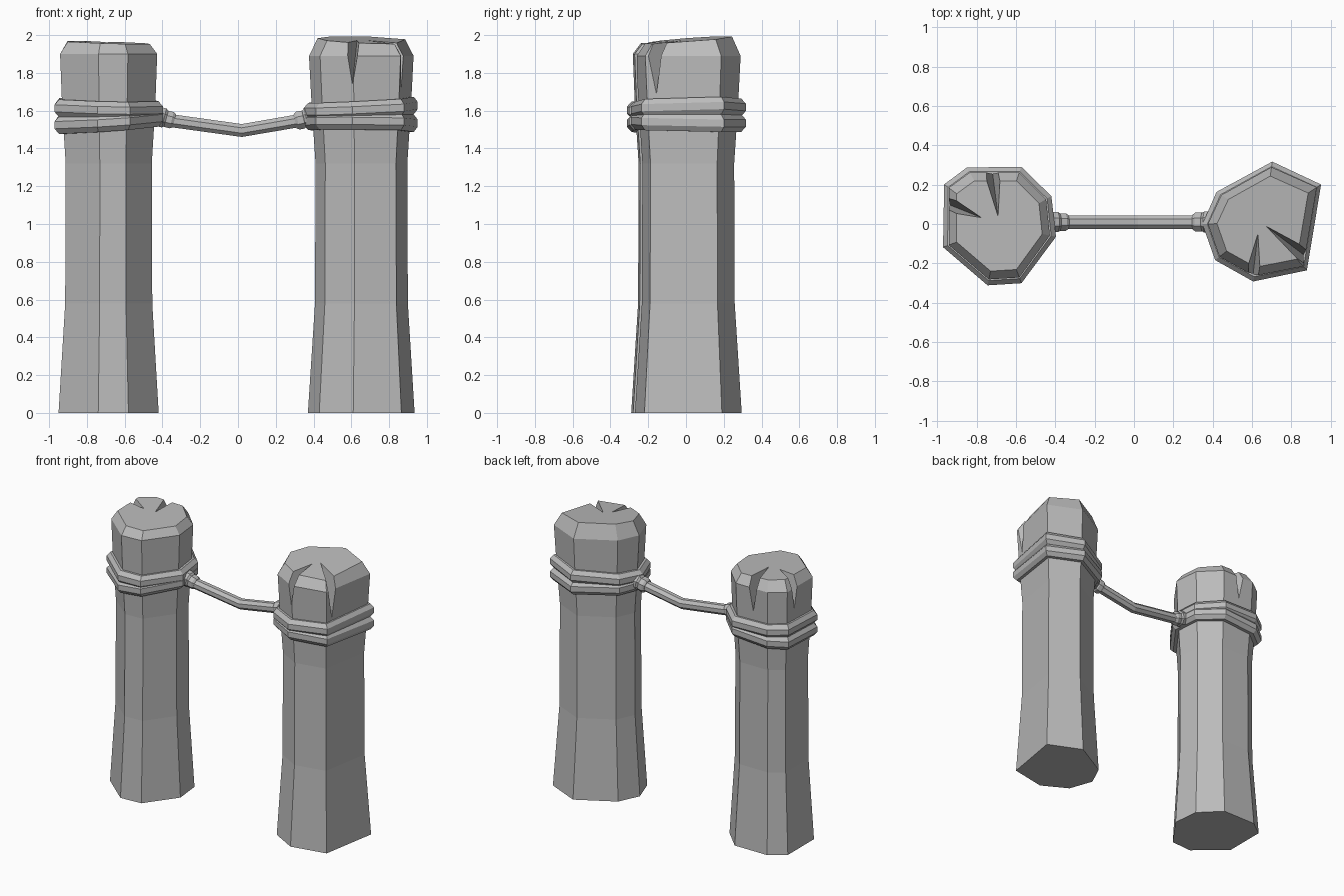
import bpy, bmesh
from math import cos, sin, pi
from mathutils import Vector

cube = bpy.data.objects.get("Cube")
if cube:
    bpy.data.objects.remove(cube, do_unlink=True)

grey = bpy.data.materials.new("stone grey")
grey.use_nodes = True
GREY = (0.5, 0.5, 0.5, 1)
grey.diffuse_color = GREY
grey.node_tree.nodes["Principled BSDF"].inputs["Base Color"].default_value = GREY


def finish(name, bm):
    bmesh.ops.recalc_face_normals(bm, faces=bm.faces)
    me = bpy.data.meshes.new(name)
    bm.to_mesh(me)
    bm.free()
    me.materials.append(grey)
    ob = bpy.data.objects.new(name, me)
    bpy.context.scene.collection.objects.link(ob)
    return ob


def loft(name, rings, closed=False):
    """Skin a list of point rings, capped at the ends or closed into a loop."""
    bm = bmesh.new()
    loops = [[bm.verts.new(p) for p in ring] for ring in rings]
    pairs = list(zip(loops, loops[1:]))
    if closed:
        pairs.append((loops[-1], loops[0]))
    else:
        bm.faces.new(loops[0])
        bm.faces.new(loops[-1])
    n = len(loops[0])
    for a, b in pairs:
        for i in range(n):
            j = (i + 1) % n
            bm.faces.new((a[i], a[j], b[j], b[i]))
    return finish(name, bm)


def post(name, centre, outline, levels, top, slope):
    """Many-sided post: flared foot, straight shaft, wider chamfered head."""
    cx, cy = centre
    rings = []
    for z, s in levels:
        rings.append([(cx + (x - cx) * s, cy + (y - cy) * s, z) for x, y in outline])
    cap = []
    for x, y in outline:
        dx, dy = (x - cx) * 0.82, (y - cy) * 0.82
        cap.append((cx + dx, cy + dy, top + slope[0] * dx + slope[1] * dy))
    rings.append(cap)
    return loft(name, rings)


def crack(body, inner, outer, width, top, bottom):
    """V-shaped split running from the top face down over the shoulder."""
    a, o = Vector((*inner, top + 0.005)), Vector((*outer, bottom))
    d = Vector((o.x - a.x, o.y - a.y, 0)).normalized()
    side = Vector((-d.y, d.x, 0)) * width
    apex = Vector((o.x, o.y, top)) + d * 0.05 + Vector((0, 0, 0.06))
    bm = bmesh.new()
    v = [bm.verts.new(p) for p in (a, o, apex + side, apex - side)]
    for f in ((0, 1, 2), (0, 1, 3), (0, 2, 3), (1, 2, 3)):
        bm.faces.new([v[i] for i in f])
    cutter = finish(body.name + "_crack_cutter", bm)
    cutter.hide_render = True
    cutter.hide_viewport = True
    cutter.hide_set(True)
    mod = body.modifiers.new("crack", 'BOOLEAN')
    mod.operation = 'DIFFERENCE'
    mod.solver = 'EXACT'
    mod.object = cutter


def binding(name, centre, outline, z, tilt, scale):
    """Rope band following the outline of a post."""
    cx, cy = centre
    rings = []
    for x, y in outline:
        d = Vector((x - cx, y - cy, 0))
        u = d.normalized()
        mid = Vector((cx, cy, z + tilt[0] * d.x + tilt[1] * d.y)) + d * scale
        rings.append([mid + u * (0.046 * cos(k * pi / 4 + pi / 8))
                      + Vector((0, 0, 0.05 * sin(k * pi / 4 + pi / 8))) for k in range(8)])
    loft(name, rings, closed=True)


def tube(name, stations, sides=8):
    """Round section swept in the xz plane through (x, z, radius) stations."""
    rings = []
    for i, (x, z, r) in enumerate(stations):
        p, q = stations[max(i - 1, 0)], stations[min(i + 1, len(stations) - 1)]
        t = Vector((q[0] - p[0], 0, q[1] - p[1])).normalized()
        n = Vector((-t.z, 0, t.x))
        rings.append([Vector((x, 0.01, z)) + n * (r * cos(2 * pi * (k + .5) / sides))
                      + Vector((0, r * sin(2 * pi * (k + .5) / sides), 0)) for k in range(sides)])
    loft(name, rings)


# Posts
right_outline = [(-.95, .19), (-.84, .27), (-.58, .27), (-.44, .13),
                 (-.42, -.06), (-.58, -.28), (-.74, -.29), (-.95, -.11)]
left_outline = [(.37, 0), (.44, .15), (.7, .295), (.935, .19),
                (.865, -.22), (.61, -.27), (.43, -.17)]
right_centre, left_centre = (-.68, -.01), (.66, .01)
shaft = [(0, 1), (.58, .87), (1.32, .86), (1.62, .93)]
right_post = post("right_post", right_centre, right_outline,
                  shaft + [(1.9, .97)], 1.96, (-.03, .02))
left_post = post("left_post", left_centre, left_outline,
                 shaft + [(1.89, .98)], 1.975, (-.04, .08))

# Splits in the post heads
crack(right_post, (-.69, .03), (-.72, .265), .06, 1.965, 1.72)
crack(right_post, (-.77, .03), (-.945, .1), .06, 1.965, 1.74)
crack(left_post, (.63, -.05), (.605, -.26), .06, 1.965, 1.73)
crack(left_post, (.67, -.01), (.88, -.17), .06, 1.97, 1.66)

# Rope bands
binding("right_lower_band", right_centre, right_outline, 1.545, (.07, .03), .93)
binding("right_upper_band", right_centre, right_outline, 1.61, (-.02, .03), .93)
binding("left_lower_band", left_centre, left_outline, 1.54, (-.01, -.02), .93)
binding("left_upper_band", left_centre, left_outline, 1.61, (.05, .02), .93)

# Hanging rope and the knots at its ends
tube("hanging_rope", [(-.46, 1.578, .037), (-.34, 1.545, .037), (.02, 1.495, .037),
                      (.3, 1.543, .037), (.46, 1.575, .037)])
knots = {"right": ((-.405, 1.565, .056), (-.365, 1.553, .048)),
         "left": ((.375, 1.562, .058), (.33, 1.55, .052))}
for side, pair in knots.items():
    for part, (x, z, r) in zip(("inner", "outer"), pair):
        tilt = -.25 if side == "right" else .2
        tube(f"{side}_{part}_knot",
             [(x + dx, z + tilt * dx, r * s)
              for dx, s in ((-.028, .8), (-.014, 1), (.014, 1), (.028, .8))])
